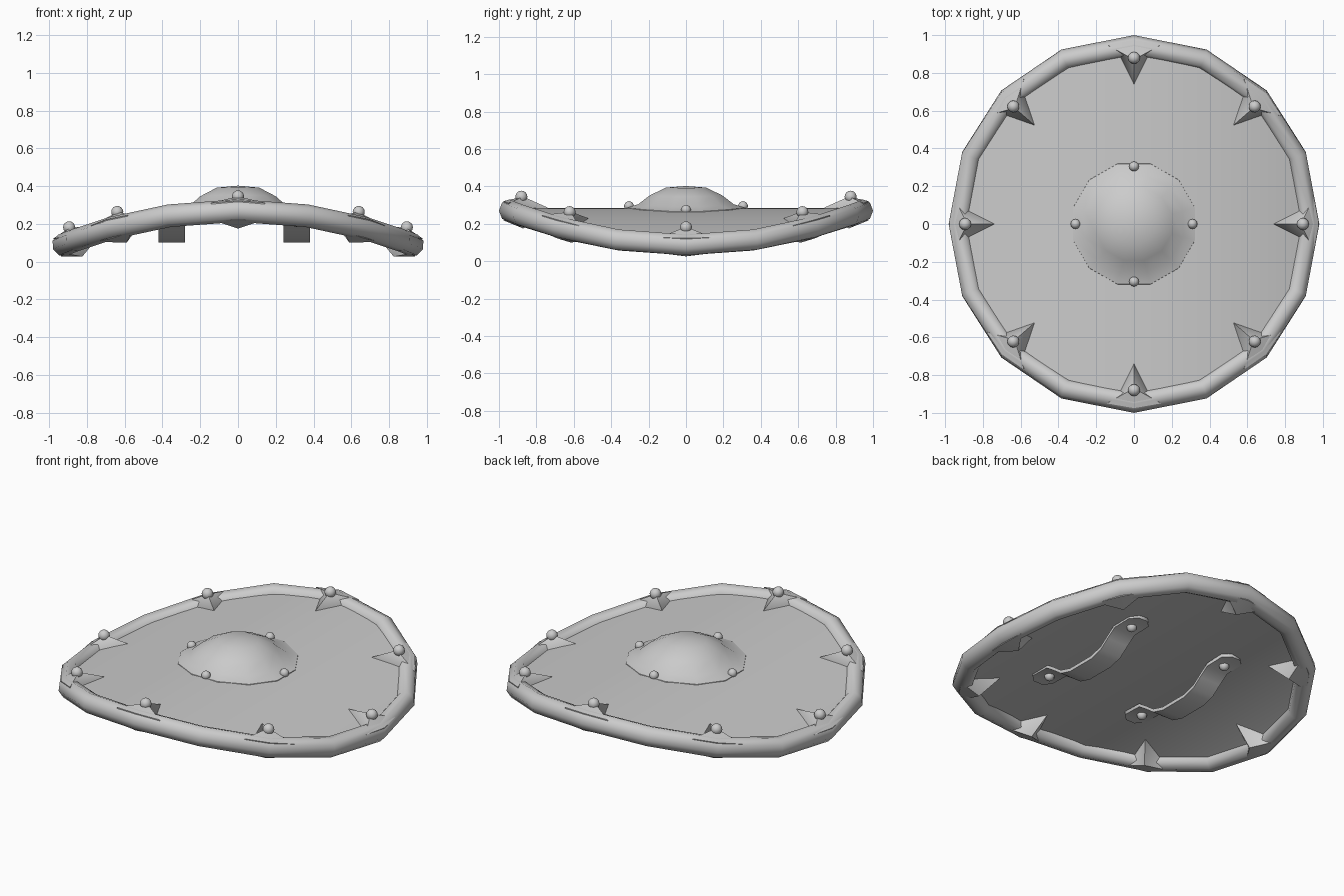
import bpy, bmesh
from math import sin, cos, pi, sqrt, radians
from mathutils import Vector

if "Cube" in bpy.data.objects:
    bpy.data.objects.remove(bpy.data.objects["Cube"])

R, Z0 = 2.45, 0.27  # bend radius and height of the mid surface


def bend(x, y, z):
    """Wrap a flat point onto the shield's cylindrical curve."""
    a = x * 1.008 / R
    return Vector(((R + z) * sin(a), y, (R + z) * cos(a) - R + Z0))


def finish(bm, name, angle=50):
    bmesh.ops.recalc_face_normals(bm, faces=bm.faces)
    me = bpy.data.meshes.new(name)
    bm.to_mesh(me)
    bm.free()
    ob = bpy.data.objects.new(name, me)
    bpy.context.collection.objects.link(ob)
    bpy.ops.object.select_all(action='DESELECT')
    ob.select_set(True)
    bpy.context.view_layer.objects.active = ob
    bpy.ops.object.shade_smooth_by_angle(angle=radians(angle))
    return ob


def bridge(bm, rings, closed):
    """Join successive rings of vertices with quads."""
    n = len(rings[0])
    pairs = len(rings) if closed else len(rings) - 1
    for i in range(pairs):
        a, b = rings[i], rings[(i + 1) % len(rings)]
        for j in range(n):
            k = (j + 1) % n
            bm.faces.new((a[j], a[k], b[k], b[j]))


def rivet(name, pos, r):
    bm = bmesh.new()
    bmesh.ops.create_uvsphere(bm, u_segments=12, v_segments=8, radius=r)
    bmesh.ops.translate(bm, verts=bm.verts, vec=pos)
    finish(bm, name)


# Curved board: strips across x with thickness
bm = bmesh.new()
rings = []
for i in range(21):
    x = -0.93 * cos(pi * (0.02 + 0.96 * i / 20))
    y = sqrt(0.93 ** 2 - x * x)
    rings.append([bm.verts.new(bend(x, sy * y, z))
                  for sy, z in ((-1, .015), (1, .015), (1, -.015), (-1, -.015))])
bridge(bm, rings, False)
bm.faces.new(rings[0])
bm.faces.new(rings[-1])
finish(bm, "board")

# Sixteen-sided rounded rim
bm = bmesh.new()
rings = []
for i in range(16):
    t = i * pi / 8
    ring = []
    for j in range(8):
        p = j * pi / 4
        r = 0.945 + 0.055 * cos(p)
        ring.append(bm.verts.new(bend(r * cos(t), r * sin(t), 0.06 * sin(p))))
    rings.append(ring)
bridge(bm, rings, True)
finish(bm, "rim")

# Eight inward spikes clasping the rim, each with a rivet
for i in range(8):
    t = i * pi / 4

    def place(r, s, z):
        return bend(r * cos(t) - s * sin(t), r * sin(t) + s * cos(t), z)

    bm = bmesh.new()
    tip = [bm.verts.new(place(0.74, 0, z)) for z in (0.017, -0.017)]
    top = [bm.verts.new(place(r, 0, z)) for r, z in ((0.87, 0.075), (0.975, 0.052))]
    low = [bm.verts.new(place(r, 0, z)) for r, z in ((0.87, -0.095), (0.975, -0.052))]
    for s in (-1, 1):
        up = bm.verts.new(place(0.905, s * 0.08, 0.017))
        dn = bm.verts.new(place(0.905, s * 0.08, -0.017))
        out = [bm.verts.new(place(0.95, s * 0.14, z)) for z in (0.045, -0.045)]
        bm.faces.new((tip[0], top[0], up))
        bm.faces.new((tip[1], low[0], dn))
        bm.faces.new((tip[0], up, dn, tip[1]))
        bm.faces.new((top[0], top[1], out[0]))
        bm.faces.new((top[0], out[0], up))
        bm.faces.new((low[0], low[1], out[1]))
        bm.faces.new((low[0], out[1], dn))
        bm.faces.new((up, out[0], out[1], dn))
        bm.faces.new((top[1], low[1], out[1], out[0]))
    finish(bm, f"rim_spike_{i}")
    rivet(f"rim_rivet_{i}", place(0.88, 0, 0.075), 0.032)

# Central boss: twelve-sided dome with a flange
bm = bmesh.new()
rings = []
for r, z in ((0.335, 0), (0.33, 0.018), (0.265, 0.035), (0.2, 0.083), (0.11, 0.124)):
    rings.append([bm.verts.new(bend(r * cos(a), r * sin(a), z))
                  for a in [pi / 12 + k * pi / 6 for k in range(12)]])
bridge(bm, rings, False)
crown = bm.verts.new(bend(0, 0, 0.132))
for k in range(12):
    bm.faces.new((rings[-1][k], rings[-1][(k + 1) % 12], crown))
finish(bm, "boss")
for i in range(4):
    t = i * pi / 2
    rivet(f"boss_rivet_{i}", bend(0.305 * cos(t), 0.305 * sin(t), 0.025), 0.026)

# Two arched hand straps on the back, riveted at both ends
half = [(0.45, 0.03, 0.225), (0.41, 0.07, 0.225), (0.29, 0.07, 0.222),
        (0.23, 0.07, 0.18), (0.17, 0.07, 0.135), (0.09, 0.07, 0.112)]
path = [(-y, w, z) for y, w, z in half] + half[::-1]
for side, cx in (("left", -0.35), ("right", 0.31)):
    bm = bmesh.new()
    rings = [[bm.verts.new((cx + sx * w, y, z + dz))
              for sx, dz in ((-1, .01), (1, .01), (1, -.01), (-1, -.01))]
             for y, w, z in path]
    bridge(bm, rings, False)
    bm.faces.new(rings[0])
    bm.faces.new(rings[-1])
    finish(bm, f"hand_strap_{side}")
    for end, y in (("front", -0.35), ("back", 0.35)):
        rivet(f"strap_rivet_{side}_{end}", Vector((cx, y, 0.212)), 0.028)
